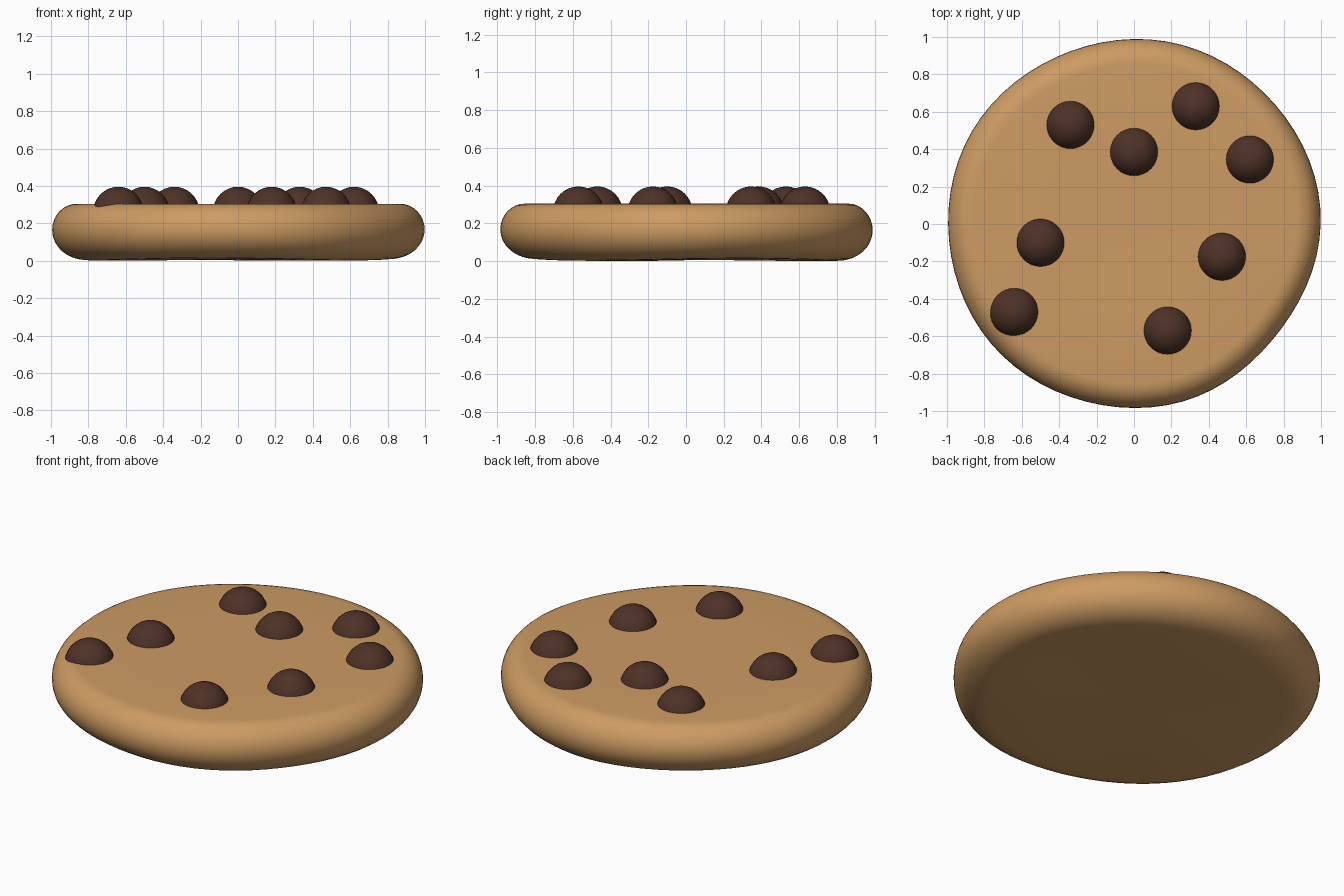
import bpy, bmesh
from math import sin, cos, pi, radians

old = bpy.data.objects.get("Cube")
if old:
    bpy.data.objects.remove(old, do_unlink=True)


def material(name, rgb):
    mat = bpy.data.materials.new(name)
    mat.use_nodes = True
    mat.diffuse_color = (*rgb, 1)
    mat.node_tree.nodes["Principled BSDF"].inputs["Base Color"].default_value = (*rgb, 1)
    return mat


def finish(bm, name, mat):
    bmesh.ops.recalc_face_normals(bm, faces=bm.faces)
    mesh = bpy.data.meshes.new(name)
    bm.to_mesh(mesh)
    bm.free()
    mesh.materials.append(mat)
    mesh.shade_smooth()
    obj = bpy.data.objects.new(name, mesh)
    bpy.context.collection.objects.link(obj)
    return obj


dough = material("baked dough", (0.61, 0.33, 0.125))
chocolate = material("dark chocolate", (0.077, 0.032, 0.021))


# Slightly uneven, hand-shaped outline
def outline(a):
    dent = 0.025 * max(0, cos(a + radians(42))) ** 8
    return 0.992 + 0.005 * cos(2 * a) + 0.004 * sin(5 * a + 1) - dent


# Rounded rim profile: bottom curve, then top curve, as (inset, height)
STEPS = 8
BOTTOM, MIDDLE, TOP = 0.008, 0.165, 0.305
profile = [(0.5, BOTTOM)]
for i in range(STEPS + 1):
    t = i / STEPS * pi / 2
    profile.append((0.18 * (1 - sin(t)), MIDDLE - (MIDDLE - BOTTOM) * cos(t)))
for i in range(1, STEPS + 1):
    t = i / STEPS * pi / 2
    profile.append((0.13 * (1 - cos(t)), MIDDLE + (TOP - MIDDLE) * sin(t)))
profile.append((0.5, TOP - 0.003))

# Cookie body
SIDES = 72
bm = bmesh.new()
rings = []
for inset, z in profile:
    ring = []
    for k in range(SIDES):
        a = 2 * pi * k / SIDES
        r = outline(a) - inset
        sag = 0.006 * sin(3 * a + 0.5) * (1 - z / TOP)
        ring.append(bm.verts.new((r * cos(a), r * sin(a), z + sag)))
    rings.append(ring)
for low, high in zip(rings, rings[1:]):
    for k in range(SIDES):
        n = (k + 1) % SIDES
        bm.faces.new((low[k], low[n], high[n], high[k]))
for ring, z in ((rings[0], BOTTOM), (rings[-1], TOP - 0.003)):
    centre = bm.verts.new((0, 0, z))
    for k in range(SIDES):
        bm.faces.new((ring[k], ring[(k + 1) % SIDES], centre))
finish(bm, "cookie_body", dough)

# Chocolate chips half sunk into the top
CHIPS = [(-0.34, 0.53), (0, 0.385), (0.33, 0.63), (0.62, 0.345),
         (-0.5, -0.1), (0.47, -0.175), (-0.64, -0.47), (0.18, -0.57)]
for i, (x, y) in enumerate(CHIPS):
    bm = bmesh.new()
    bmesh.ops.create_uvsphere(bm, u_segments=32, v_segments=16, radius=0.134)
    chip = finish(bm, f"chocolate_chip_{i + 1}", chocolate)
    chip.location = (x, y, 0.262)
